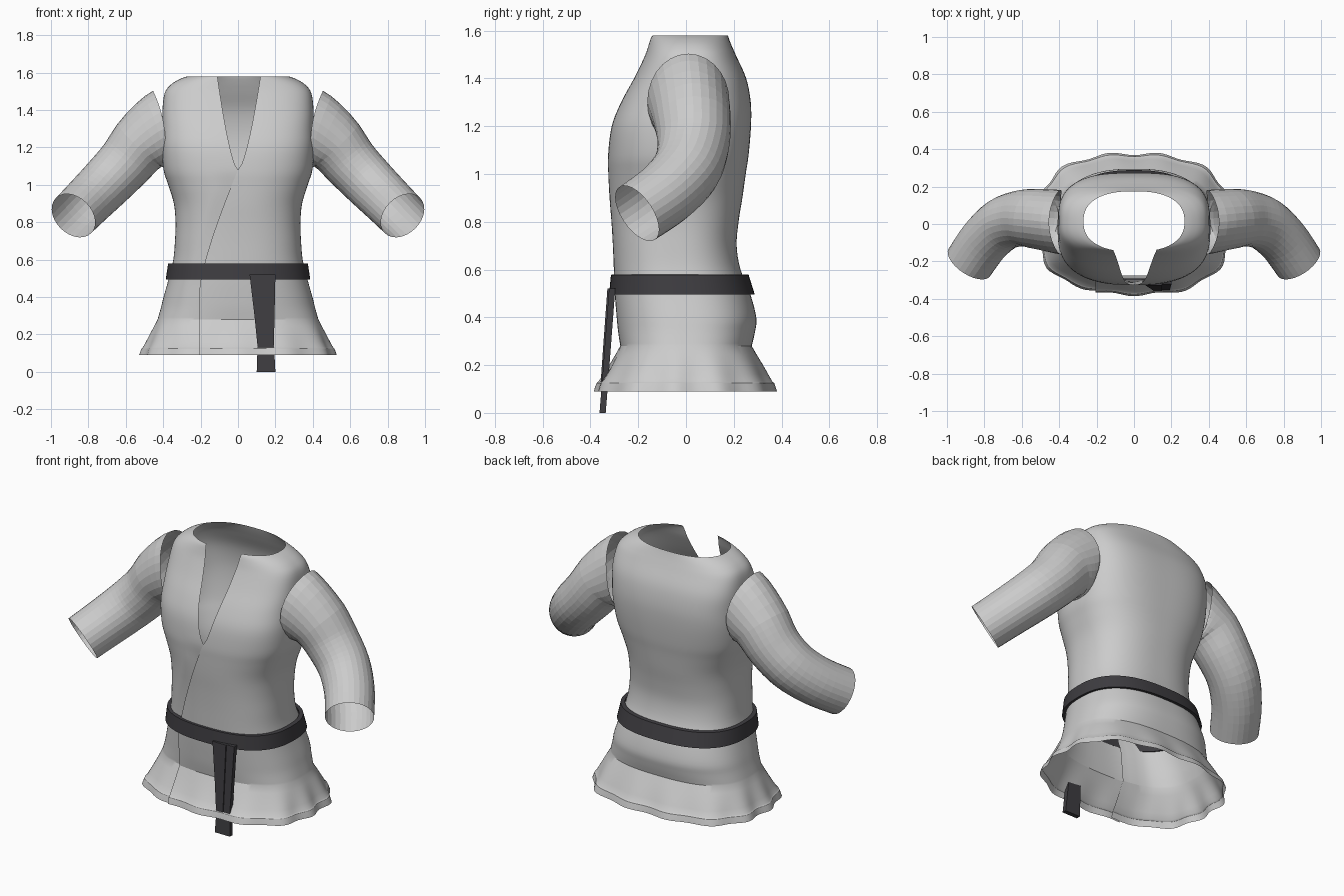
import bpy, math
from mathutils import Vector

if "Cube" in bpy.data.objects:
    bpy.data.objects.remove(bpy.data.objects["Cube"])


def material(name, rgb):
    m = bpy.data.materials.new(name)
    m.diffuse_color = (*rgb, 1)
    m.use_nodes = True
    m.node_tree.nodes["Principled BSDF"].inputs["Base Color"].default_value = m.diffuse_color
    return m


CLOTH = material("light_cloth", (0.60, 0.60, 0.60))
DARK = material("dark_belt", (0.048, 0.046, 0.052))


def grid_object(name, rows, mat, wrap_cols=False, wrap_rows=False, smooth=True):
    """Skin a list of equally long point rows with quads."""
    n, m = len(rows[0]), len(rows)
    faces = []
    for i in range(m if wrap_rows else m - 1):
        for j in range(n if wrap_cols else n - 1):
            k, l = (i + 1) % m, (j + 1) % n
            faces.append((i * n + j, i * n + l, k * n + l, k * n + j))
    mesh = bpy.data.meshes.new(name)
    mesh.from_pydata([p for r in rows for p in r], [], faces)
    mesh.materials.append(mat)
    ob = bpy.data.objects.new(name, mesh)
    bpy.context.collection.objects.link(ob)
    if smooth:
        bpy.ops.object.select_all(action='DESELECT')
        ob.select_set(True)
        bpy.context.view_layer.objects.active = ob
        bpy.ops.object.shade_smooth_by_angle(angle=math.radians(30))
    return ob


def spline(keys, steps):
    """Catmull-Rom samples through tuples of any size."""
    out = []
    for i in range(len(keys) - 1):
        a, b = keys[max(i - 1, 0)], keys[i]
        c, d = keys[i + 1], keys[min(i + 2, len(keys) - 1)]
        for s in range(steps):
            t = s / steps
            out.append(tuple(
                0.5 * (2 * q + (r - p) * t + (2 * p - 5 * q + 4 * r - u) * t * t
                       + (3 * q - p - 3 * r + u) * t ** 3)
                for p, q, r, u in zip(a, b, c, d)))
    return out + [tuple(keys[-1])]


def oval(theta, w, front, back, n):
    """Point on a squarish oval, theta measured from the front towards +x."""
    s, c = math.sin(theta), math.cos(theta)
    r = (abs(s) ** n + abs(c) ** n) ** (-1 / n)
    return w * s * r, (front + back) / 2 - (back - front) / 2 * c * r


def front_angle(x, w, n):
    """Angle on the front of the oval at a given x."""
    u = min(abs(x) / w, 0.99)
    return math.copysign(math.atan(u / (1 - u ** n) ** (1 / n)), x)


# Jacket body: height, half width, front y, back y, squareness
SKIRT = [(0.09, 0.518, -0.378, 0.376, 2.6), (0.125, 0.507, -0.368, 0.366, 2.6),
         (0.132, 0.500, -0.360, 0.358, 2.6), (0.20, 0.468, -0.318, 0.322, 2.6),
         (0.28, 0.430, -0.275, 0.275, 2.6)]
BODY = [(0.28, 0.430, -0.275, 0.275, 2.6), (0.34, 0.413, -0.284, 0.289, 2.5),
        (0.40, 0.398, -0.290, 0.294, 2.5), (0.50, 0.370, -0.298, 0.268, 2.5),
        (0.60, 0.346, -0.302, 0.228, 2.5), (0.70, 0.337, -0.306, 0.212, 2.5),
        (0.80, 0.334, -0.312, 0.220, 2.5), (0.90, 0.343, -0.320, 0.236, 2.5),
        (1.00, 0.373, -0.325, 0.250, 2.6), (1.08, 0.398, -0.326, 0.262, 2.7),
        (1.20, 0.408, -0.311, 0.272, 2.9), (1.30, 0.405, -0.272, 0.271, 3.0),
        (1.40, 0.404, -0.218, 0.252, 3.0), (1.49, 0.392, -0.175, 0.212, 2.9),
        (1.535, 0.360, -0.160, 0.192, 2.7), (1.565, 0.312, -0.153, 0.180, 2.5),
        (1.58, 0.270, -0.148, 0.175, 2.4)]
COLS, V_BASE = 120, 1.08

rows = []
for z, w, f, b, n in spline(SKIRT, 2)[:-1] + spline(BODY, 4):
    if z >= V_BASE - 1e-4:      # open neck
        t = max(0, (z - V_BASE) / 0.5) ** 0.65
        x_outer, x_inner, tuck = 0.12 * t, -0.11 * t, 0
    else:                       # wrapped front, the outer flap over the inner
        x_outer = -0.205 * (1 - max(0, (z - 0.45) / 0.63) ** 1.3)
        tuck = min(1, (V_BASE - z) / 0.12)
        x_inner = x_outer + 0.06 * tuck
    start = front_angle(x_outer, w, n)
    end = 2 * math.pi + front_angle(x_inner, w, n)
    wave = 0.022 * max(0, (0.28 - z) / 0.19)
    row = []
    for j in range(COLS + 1):
        th = start + (end - start) * j / COLS
        k = 1 + wave * math.cos(13 * th)
        k -= 0.03 * tuck * max(0, min(1, (j - COLS + 7) / 4))
        x, y = oval(th, w, f, b, n)
        row.append((x * k, y * k, z))
    rows.append(row)
grid_object("jacket_body", rows, CLOTH)

# Sleeves: centre x, y, z, radius along y, radius upwards
ARM = [(0.428, 0.010, 1.302, 0.172, 0.203), (0.525, 0.028, 1.212, 0.160, 0.165),
       (0.605, 0.030, 1.115, 0.150, 0.150), (0.700, 0.000, 1.015, 0.143, 0.143),
       (0.795, -0.085, 0.920, 0.137, 0.137), (0.880, -0.205, 0.835, 0.133, 0.133)]
SIDES = 28
path = spline(ARM, 4)
rows = []
for i, (x, y, z, ra, rb) in enumerate(path):
    c = Vector((x, y, z))
    t = Vector(path[min(i + 1, len(path) - 1)][:3]) - Vector(path[max(i - 1, 0)][:3])
    t.normalize()
    # the armhole stands almost upright and eases into the arm direction
    mix = max(0, 1 - i / 4)
    t = t.lerp(Vector((0.99, 0, -0.13)), mix).normalized()
    a = Vector((0, 1, 0))
    a = (a - t * a.dot(t)).normalized()
    up = t.cross(a)
    row = []
    for j in range(SIDES):
        ang = 2 * math.pi * j / SIDES
        p = c + a * ra * math.cos(ang) + up * rb * math.sin(ang)
        p.x -= 0.035 * mix * math.cos(ang) ** 2
        row.append(p)
    rows.append(row)
sleeves = grid_object("sleeves", rows, CLOTH, wrap_cols=True, smooth=False)
sleeves.modifiers.new("mirror", 'MIRROR').use_axis[0] = True

# Belt: a closed band with a flat section, flaring slightly downwards
BAND = [(0.497, 0.362, -0.298, 0.268), (0.495, 0.386, -0.322, 0.288),
        (0.578, 0.374, -0.314, 0.262), (0.580, 0.352, -0.292, 0.240)]
rows = []
for z, w, f, b in BAND:
    ring = [oval(2 * math.pi * j / 80, w, f, b, 2.5) for j in range(80)]
    rows.append([(x, y, z) for x, y in ring])
grid_object("belt", rows, DARK, wrap_cols=True, wrap_rows=True)


# Hanging belt ends: z, left x, right x, front y
def belt_end(name, keys, thick):
    rows = [[(l, f, z), (r, f, z), (r, f + thick, z), (l, f + thick, z)]
            for z, l, r, f in keys]
    ob = grid_object(name, rows, DARK, wrap_cols=True, smooth=False)
    me = ob.data
    last = len(me.vertices) - 4
    verts = [v.co.copy() for v in me.vertices]
    faces = [tuple(p.vertices) for p in me.polygons]
    faces += [(3, 2, 1, 0), (last, last + 1, last + 2, last + 3)]
    me.clear_geometry()
    me.from_pydata(verts, [], faces)


belt_end("long_belt_end", [(0.0, 0.10, 0.20, -0.362), (0.15, 0.105, 0.192, -0.350),
                           (0.52, 0.110, 0.200, -0.322)], 0.026)
belt_end("short_belt_end", [(0.13, 0.105, 0.150, -0.357), (0.30, 0.088, 0.150, -0.345),
                            (0.52, 0.062, 0.150, -0.329)], 0.022)
